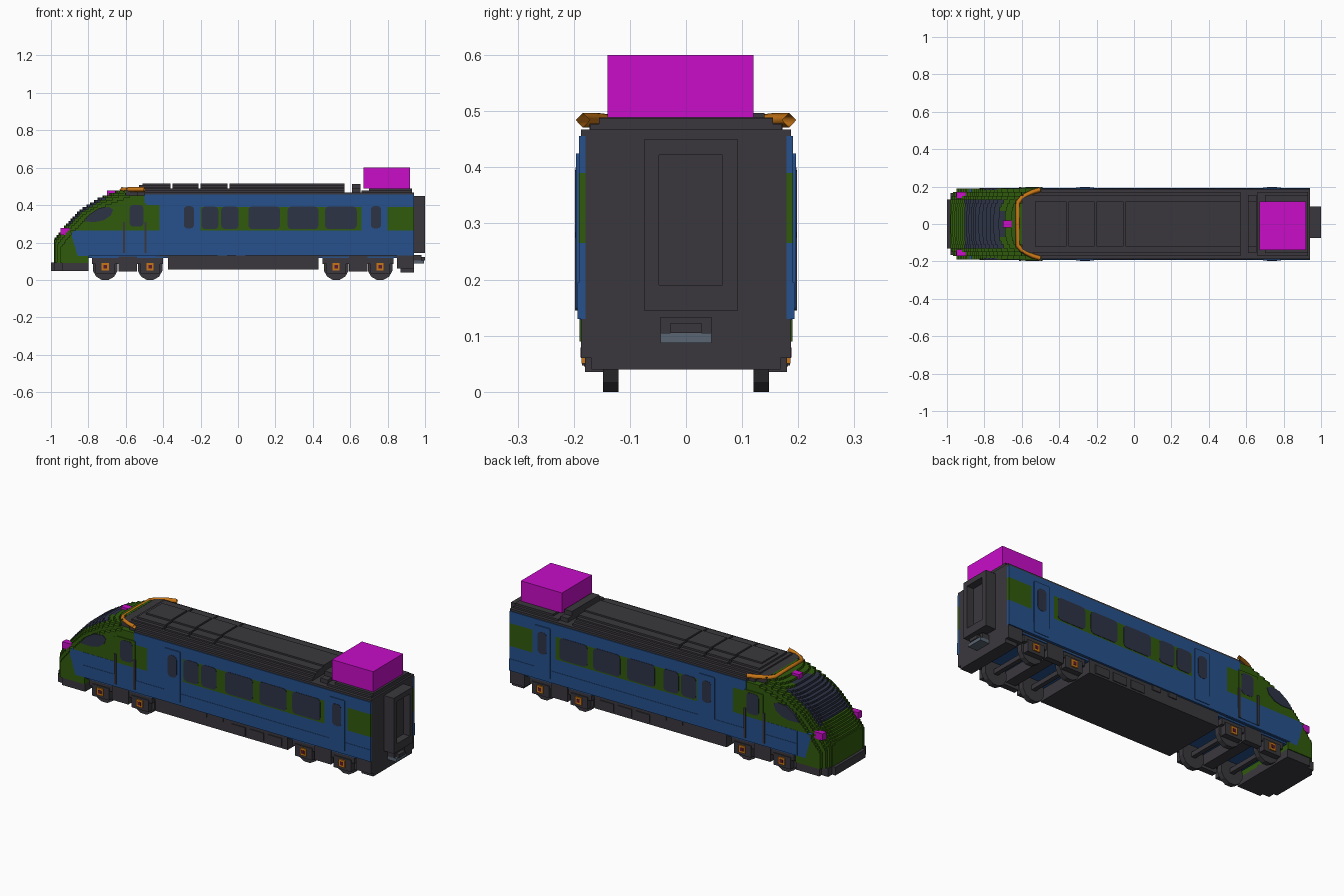
import bpy, bmesh, math

cube = bpy.data.objects.get("Cube")
if cube:
    bpy.data.objects.remove(cube, do_unlink=True)

# ---------- colours ----------
COLOURS = {
    "blue": (0.019, 0.082, 0.27), "green": (0.03, 0.105, 0.004),
    "charcoal": (0.042, 0.039, 0.046), "glass": (0.027, 0.033, 0.062),
    "orange": (0.58, 0.18, 0.008), "magenta": (0.58, 0.004, 0.58),
    "steel": (0.10, 0.13, 0.17), "maroon": (0.11, 0.01, 0.03),
}
MATS = {}
for name, c in COLOURS.items():
    m = bpy.data.materials.new(name)
    m.use_nodes = True
    m.diffuse_color = (*c, 1)
    m.node_tree.nodes["Principled BSDF"].inputs["Base Color"].default_value = (*c, 1)
    MATS[name] = m


def finish(name, bm, mats):
    bmesh.ops.recalc_face_normals(bm, faces=bm.faces)
    me = bpy.data.meshes.new(name)
    bm.to_mesh(me)
    bm.free()
    for k in mats:
        me.materials.append(MATS[k])
    ob = bpy.data.objects.new(name, me)
    bpy.context.collection.objects.link(ob)
    return ob


def boxes(name, items, mirror=False):
    """One object from boxes (x0, x1, y0, y1, z0, z1, colour)."""
    bm = bmesh.new()
    mats = []
    for x0, x1, y0, y1, z0, z1, col in items:
        if col not in mats:
            mats.append(col)
        for s in ((1, -1) if mirror else (1,)):
            vs = bmesh.ops.create_cube(bm, size=1)["verts"]
            for v in vs:
                v.co = ((x0 + x1) / 2 + v.co.x * (x1 - x0),
                        s * ((y0 + y1) / 2 + v.co.y * (y1 - y0)),
                        (z0 + z1) / 2 + v.co.z * (z1 - z0))
            for f in vs[0].link_faces[:] + [f for v in vs for f in v.link_faces]:
                f.material_index = mats.index(col)
    return finish(name, bm, mats)


def plates(name, outlines, y0, y1, col):
    """Flat x-z outlines given thickness, on both sides of the car."""
    bm = bmesh.new()
    for pts in outlines:
        for s in (1, -1):
            f = bm.faces.new([bm.verts.new((x, s * y0, z)) for x, z in pts])
            ext = bmesh.ops.extrude_face_region(bm, geom=[f])["geom"]
            for v in ext:
                if isinstance(v, bmesh.types.BMVert):
                    v.co.y = s * y1
    return finish(name, bm, [col])


def rounded(x0, x1, z0, z1, r=0.02):
    pts = []
    for cx, cz, a in ((x1 - r, z1 - r, 0), (x0 + r, z1 - r, 90),
                      (x0 + r, z0 + r, 180), (x1 - r, z0 + r, 270)):
        for k in range(4):
            t = math.radians(a + 30 * k)
            pts.append((cx + r * math.cos(t), cz + r * math.sin(t)))
    return pts


# ---------- stepped nose ----------
PROFILE = [(-0.985, 0.09), (-0.985, 0.215), (-0.92, 0.295), (-0.845, 0.375),
           (-0.74, 0.44), (-0.58, 0.50), (-0.42, 0.56)]


def interp(v, a, b):
    v = max(PROFILE[0][a], min(v, PROFILE[-1][a]))
    for p, q in zip(PROFILE, PROFILE[1:]):
        if p[a] <= v <= q[a] and q[a] > p[a]:
            return p[b] + (q[b] - p[b]) * (v - p[a]) / (q[a] - p[a])
    return PROFILE[0][b]


def drop(y):
    return 0.05 * (abs(y) / 0.19) ** 4


STEP, COL = 0.0125, 0.02
nose = []
for i in range(33):
    z = 0.09 + i * STEP
    end = -0.8 if z < 0.125 else (-0.42 if z < 0.445 else -0.6)
    for j in range(19):
        y = (j - 9) * COL
        x = interp(z + STEP / 2 + drop(y), 1, 0) + 0.05 * (abs(y) / 0.19) ** 6
        if x >= end:
            continue
        ends = (y - COL / 2, y + COL / 2, z, z + STEP)
        glass = abs(y) < 0.125 and -0.91 < x < -0.72 and z > 0.28
        split = -0.90 + (0.265 - z) * 0.3
        if z < 0.26 and abs(y) > 0.15 and z > 0.125:
            nose.append((x, split, *ends, "green"))
            nose.append((split, end, *ends, "blue"))
        else:
            nose.append((x, end, *ends, "glass" if glass else "green"))
boxes("nose", nose)

# front skirt with cut-back corners
boxes("front_skirt", [(-1.0, -0.8, -0.13, 0.13, 0.047, 0.092, "charcoal"),
                      (-0.98, -0.8, -0.165, 0.165, 0.047, 0.092, "charcoal"),
                      (-0.94, -0.8, -0.185, 0.185, 0.047, 0.1, "charcoal")])
boxes("headlights", [(-0.95, -0.895, 0.137, 0.17, 0.24, 0.277, "magenta")], True)
boxes("roof_light", [(-0.70, -0.655, -0.018, 0.018, 0.44, 0.478, "magenta")])

# ---------- body shell ----------
boxes("body_core", [(-0.44, 0.94, -0.179, 0.179, 0.125, 0.456, "charcoal")])
boxes("body_floor", [(-0.8, 0.85, -0.179, 0.179, 0.118, 0.128, "blue")])
Z1, Z2, ZT = 0.265, 0.39, 0.456
boxes("side_skin", [
    (-0.81, 0.94, 0.178, 0.193, 0.13, 0.195, "blue"),
    (-0.81, 0.94, 0.178, 0.191, 0.195, Z1, "blue"),
    (-0.62, -0.42, 0.178, 0.191, Z1, 0.40, "green"),
    (-0.42, -0.20, 0.178, 0.191, Z1, Z2, "blue"),
    (-0.20, 0.66, 0.178, 0.191, Z1, Z2, "green"),
    (0.66, 0.80, 0.178, 0.191, Z1, Z2, "blue"),
    (0.80, 0.94, 0.178, 0.191, Z1, Z2, "green"),
    (-0.50, 0.94, 0.178, 0.191, Z2, ZT, "blue")], True)

# doors and windows
doors = [(-0.31, -0.215), (0.69, 0.785)]
plates("passenger_doors", [rounded(a, b, 0.145, 0.425, 0.006) for a, b in doors],
       0.185, 0.196, "blue")
plates("door_windows", [rounded(a + 0.02, b - 0.02, 0.275, 0.395) for a, b in doors],
       0.19, 0.1975, "glass")
plates("side_windows", [rounded(a, b, 0.272, 0.392) for a, b in
       ((-0.195, -0.105), (-0.09, 0.003), (0.055, 0.225), (0.265, 0.43), (0.465, 0.635))],
       0.185, 0.193, "glass")
plates("cab_doors_lower", [rounded(-0.605, -0.49, 0.145, Z1, 0.004)], 0.185, 0.195, "blue")
plates("cab_doors_upper", [rounded(-0.605, -0.49, Z1, 0.41, 0.004)], 0.185, 0.195, "green")
plates("cab_door_windows", [rounded(-0.58, -0.505, 0.285, 0.40)], 0.19, 0.1965, "glass")
plates("cab_side_windows", [[(-0.825, 0.312), (-0.795, 0.35), (-0.745, 0.383), (-0.69, 0.39),
       (-0.668, 0.375), (-0.68, 0.345), (-0.715, 0.32), (-0.76, 0.31)]],
       0.183, 0.193, "glass")
boxes("handrails", [(a, a + 0.012, 0.19, 0.198, 0.145, 0.31, "charcoal")
                    for a in (-0.615, -0.50)], True)

# ---------- roof ----------
D = "charcoal"
roof = [(-0.5, 0.94, -0.187, 0.187, 0.45, 0.467, D),
        (-0.54, 0.57, -0.172, 0.172, 0.44, 0.478, D),
        (-0.6, 0.57, -0.155, 0.155, 0.44, 0.489, D),
        (0.61, 0.655, -0.155, 0.155, 0.46, 0.489, D),
        (0.61, 0.655, -0.12, 0.12, 0.46, 0.514, D),
        (0.66, 0.93, -0.17, 0.17, 0.46, 0.477, D),
        (0.70, 0.93, -0.155, 0.155, 0.46, 0.488, D)]
for a, b in ((-0.55, -0.36), (-0.35, -0.21), (-0.20, -0.055), (-0.045, 0.57)):
    roof += [(a, b, -0.14, 0.14, 0.485, 0.497, D),
             (max(a, -0.53), b, -0.12, 0.12, 0.485, 0.507, D),
             (max(a, -0.51), b, -0.07, 0.07, 0.485, 0.515, D)]
boxes("roof", roof)
boxes("roof_equipment_box", [(0.67, 0.92, -0.14, 0.12, 0.489, 0.60, "magenta")])

# orange arch over the cab
half = [(-0.62, 0.0), (-0.62, 0.115), (-0.60, 0.14), (-0.575, 0.155), (-0.54, 0.172), (-0.50, 0.184)]
path = [(x, -y) for x, y in half[:0:-1]] + half
curve = bpy.data.curves.new("orange_arch", "CURVE")
curve.dimensions = "3D"
curve.bevel_depth = 0.013
curve.bevel_resolution = 0
sp = curve.splines.new("POLY")
sp.points.add(len(path) - 1)
for p, (x, y) in zip(sp.points, path):
    p.co = (x, y, min(0.484, interp(x, 0, 1) - drop(y) + 0.004), 1)
curve.materials.append(MATS["orange"])
bpy.context.collection.objects.link(bpy.data.objects.new("orange_arch", curve))

# ---------- rear end ----------
boxes("rear_skirt", [(0.85, 0.94, -0.187, 0.187, 0.06, 0.13, D),
                     (0.87, 0.94, -0.168, 0.168, 0.04, 0.06, D)])
boxes("gangway", [(0.94, 1.0, -0.075, -0.048, 0.145, 0.45, D),
                  (0.94, 1.0, 0.065, 0.093, 0.145, 0.45, D),
                  (0.94, 1.0, -0.048, 0.065, 0.145, 0.19, D),
                  (0.94, 1.0, -0.048, 0.065, 0.422, 0.45, D),
                  (0.94, 0.96, -0.048, 0.065, 0.19, 0.422, D),
                  (0.94, 0.98, -0.045, 0.045, 0.105, 0.133, D),
                  (0.94, 1.0, -0.028, 0.028, 0.105, 0.123, D)])
boxes("rear_coupler", [(0.94, 0.995, -0.045, 0.045, 0.087, 0.105, "steel")])

# ---------- underframe ----------
boxes("underframe", [(-0.375, 0.43, -0.182, 0.182, 0.055, 0.13, D)])
boxes("equipment_hatches", [(a, a + 0.085, 0.18, 0.187, 0.065, 0.11, D)
                            for a in (0.09, 0.2, 0.31)]
      + [(a, a + 0.05, 0.18, 0.187, 0.105, 0.13, D) for a in (-0.11, -0.01)], True)

# ---------- bogies ----------
for label, axles in (("front", (-0.71, -0.47)), ("rear", (0.525, 0.76))):
    mid = sum(axles) / 2
    frame = [(mid - 0.19, mid + 0.19, 0.15, 0.175, 0.085, 0.12, D),
             (mid - 0.05, mid + 0.05, 0.15, 0.182, 0.045, 0.125, D),
             (mid - 0.03, mid + 0.03, 0, 0.15, 0.06, 0.12, D)]
    hubs = []
    bm = bmesh.new()
    for x in axles:
        frame += [(x - 0.052, x + 0.052, 0.148, 0.18, 0.035, 0.1, D),
                  (x - 0.012, x + 0.012, 0, 0.13, 0.055, 0.08, D)]
        hubs += [(x - 0.019, x + 0.019, 0.175, 0.186, 0.05, 0.09, "orange"),
                 (x - 0.009, x + 0.009, 0.18, 0.188, 0.061, 0.079, "maroon")]
        for s in (1, -1):
            new = bmesh.ops.create_cone(bm, cap_ends=True, segments=12,
                                        radius1=0.068, radius2=0.068, depth=0.028)["verts"]
            for v in new:
                a, b, c = v.co
                ca, sa = math.cos(math.pi / 12), math.sin(math.pi / 12)
                v.co = (x + a * ca - b * sa, s * 0.134 + c, 0.0657 + a * sa + b * ca)
    finish(label + "_wheels", bm, [D])
    boxes(label + "_bogie_frame", frame, True)
    boxes(label + "_axle_boxes", hubs, True)
